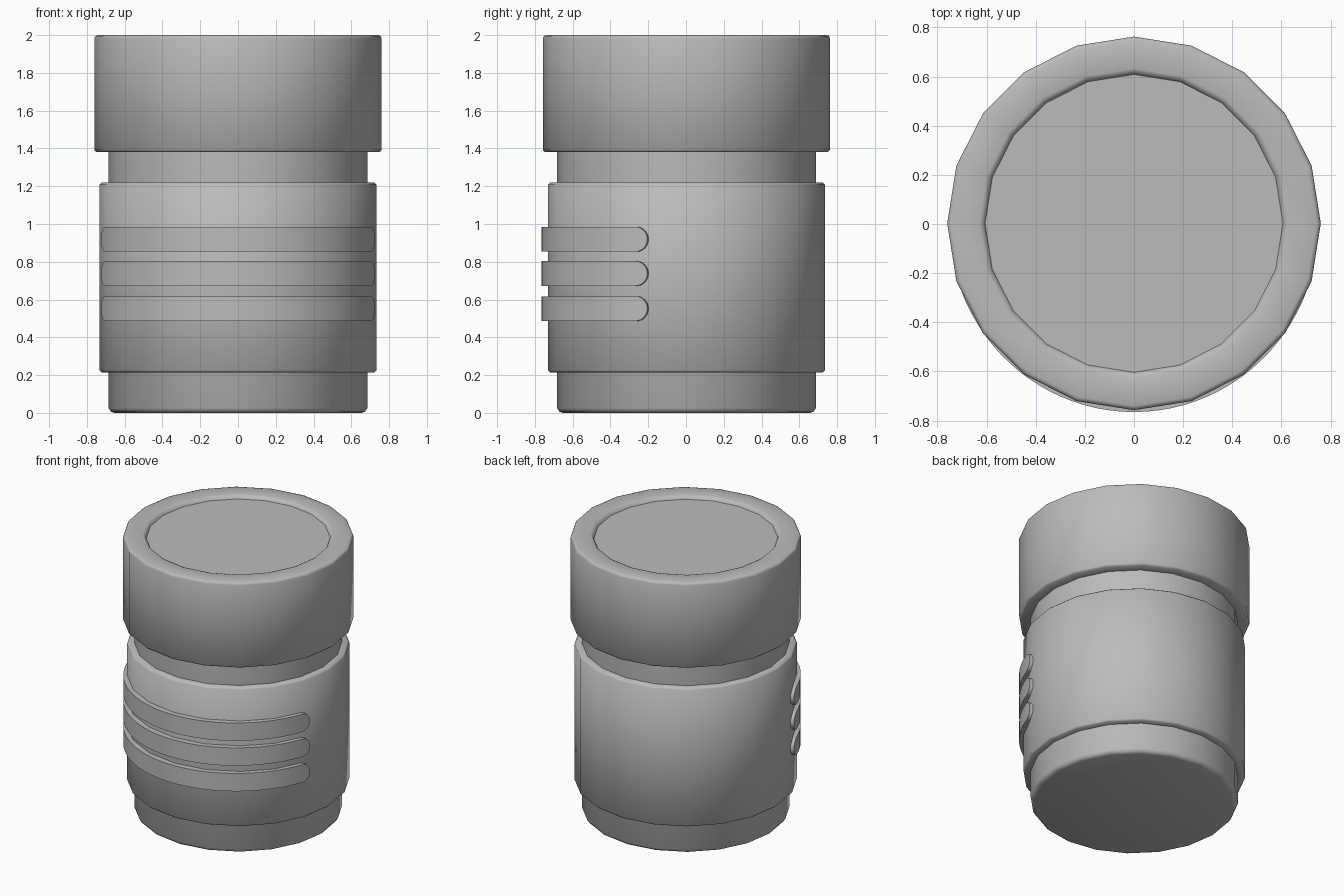
import bpy, bmesh, math

cube = bpy.data.objects.get("Cube")
if cube:
    bpy.data.objects.remove(cube, do_unlink=True)

SIDES = 20
CENTRE_Y = 0.0025

grey = bpy.data.materials.new("plain_grey")
grey.use_nodes = True
colour = (0.5, 0.5, 0.5, 1)
grey.diffuse_color = colour
grey.node_tree.nodes["Principled BSDF"].inputs["Base Color"].default_value = colour


def finish(bm, name, smooth_angle):
    """Turn the bmesh into a grey object, smooth with sharp corners."""
    bmesh.ops.remove_doubles(bm, verts=bm.verts, dist=1e-5)
    bmesh.ops.recalc_face_normals(bm, faces=bm.faces)
    mesh = bpy.data.meshes.new(name)
    bm.to_mesh(mesh)
    bm.free()
    mesh.materials.append(grey)
    obj = bpy.data.objects.new(name, mesh)
    bpy.context.collection.objects.link(obj)
    bpy.ops.object.select_all(action='DESELECT')
    obj.select_set(True)
    bpy.context.view_layer.objects.active = obj
    bpy.ops.object.shade_smooth_by_angle(angle=math.radians(smooth_angle))
    return obj


def turned(name, profile):
    """Revolve a (radius, height) profile and cap both ends."""
    bm = bmesh.new()
    rings = []
    for r, z in profile:
        angles = [math.tau * i / SIDES for i in range(SIDES)]
        rings.append([bm.verts.new((r * math.cos(a), CENTRE_Y + r * math.sin(a), z))
                      for a in angles])
    for low, high in zip(rings, rings[1:]):
        for i in range(SIDES):
            j = (i + 1) % SIDES
            bm.faces.new((low[i], low[j], high[j], high[i]))
    bm.faces.new(rings[0][::-1])
    bm.faces.new(rings[-1])
    return finish(bm, name, 50)


def grip_band(name, z_mid, half=0.065, tip_y=-0.205):
    """Raised strip with round ends, wrapped round the front."""
    bm = bmesh.new()
    end = math.pi / 2 - math.asin(-tip_y / 0.765)
    cap = half / 0.765
    steps = 8
    # columns of (angle from front, half height)
    right = [(end - cap + cap * math.sin(t), half * math.cos(t))
             for t in (math.pi / 2 * i / steps for i in range(steps + 1))]
    left = [(-a, h) for a, h in reversed(right)]
    span = end - cap
    middle = [(-span + 2 * span * i / 36, half) for i in range(1, 36)]
    columns = []
    for a, h in left + middle + right:
        x, y = math.sin(a), -math.cos(a)
        columns.append([bm.verts.new((x * rx, y * ry, z_mid + s * h))
                        for rx, ry, s in ((0.752, 0.765, -1), (0.752, 0.765, 1),
                                          (0.69, 0.70, 1), (0.69, 0.70, -1))])
    for c, d in zip(columns, columns[1:]):
        for i in range(4):
            j = (i + 1) % 4
            bm.faces.new((c[i], c[j], d[j], d[i]))
    return finish(bm, name, 35)


# Inner container, visible at the foot and the neck
turned("inner_body", [(0.655, 0), (0.672, 0.006), (0.685, 0.025), (0.685, 1.42)])

# Outer sleeve
turned("sleeve", [(0.66, 0.215), (0.722, 0.215), (0.733, 0.226),
                  (0.733, 1.209), (0.722, 1.22), (0.66, 1.22)])

# Lid with a shallow recessed top
turned("lid", [(0.66, 1.38), (0.748, 1.38), (0.76, 1.392), (0.76, 1.982),
               (0.755, 1.995), (0.742, 2.0), (0.63, 2.0), (0.615, 1.994),
               (0.606, 1.975)])

# Three grip bands
for place, height in (("lower", 0.552), ("middle", 0.738), ("upper", 0.919)):
    grip_band(place + "_grip_band", height)
